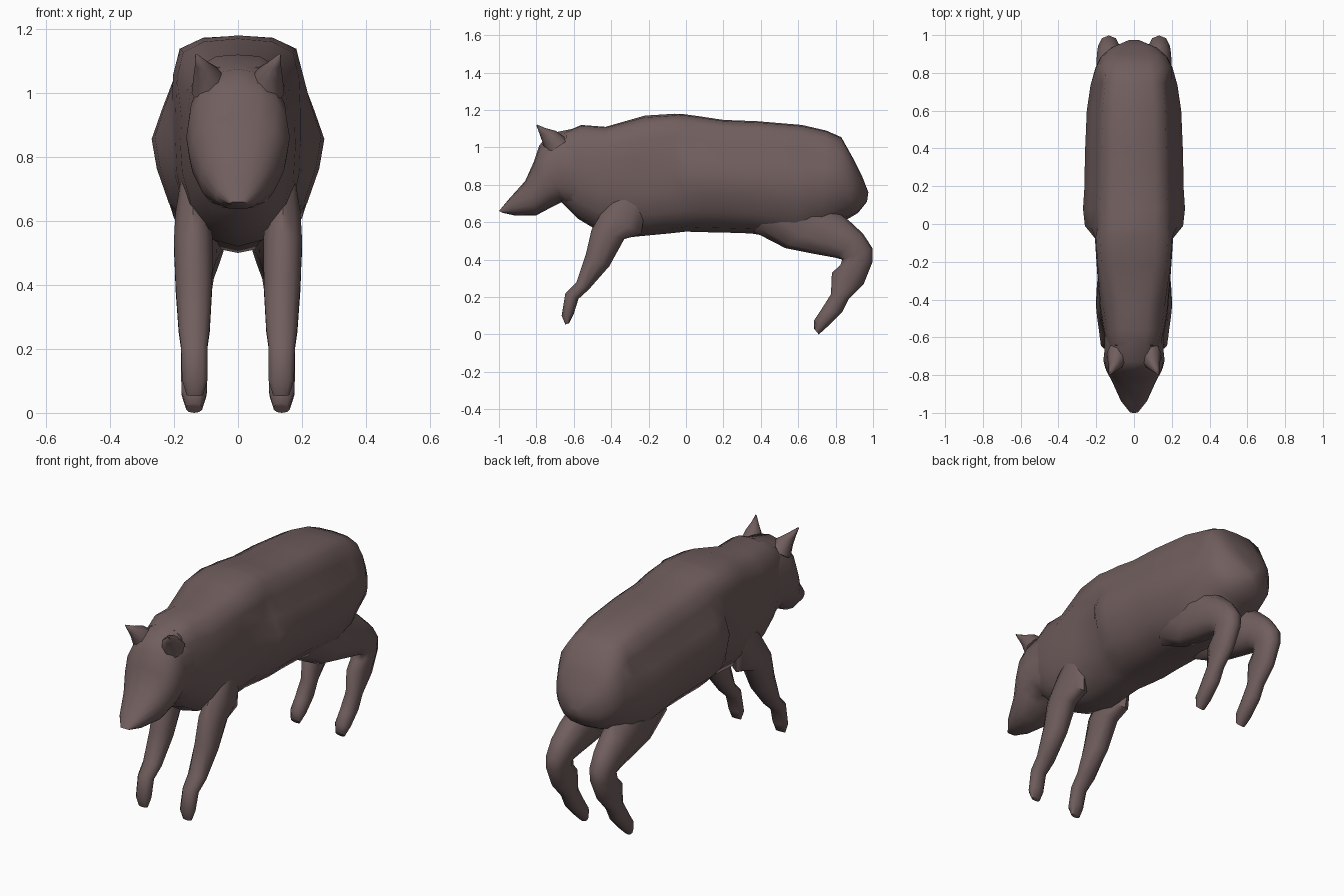
import bpy, bmesh, math
from mathutils import Vector

fur = bpy.data.materials.new("dusky brown fur")
fur.diffuse_color = (0.165, 0.112, 0.112, 1)

# Half cross-sections from top to bottom: (share of half width, share of half height)
BOXY = [(0, 1), (.55, .97), (.88, .87), (.98, .62), (1, .3), (1, 0), (.98, -.3), (.86, -.65), (.5, -.92), (0, -1)]
BARREL = [(0, 1), (.42, .98), (.66, .87), (.74, .62), (.88, .3), (1, 0), (.94, -.3), (.8, -.65), (.5, -.92), (0, -1)]
RUMP = [(0, 1), (.42, .98), (.72, .87), (.9, .62), (.98, .3), (1, 0), (.97, -.3), (.82, -.65), (.5, -.92), (0, -1)]


def oval(n, power):
    """Half superellipse with n steps."""
    pts = []
    for i in range(n + 1):
        t = math.pi * i / n
        c = math.cos(t)
        pts.append((max(math.sin(t), 0) ** power, math.copysign(abs(c) ** power, c)))
    pts[0], pts[-1] = (0, 1), (0, -1)
    return pts


def loft(name, rings, section, sx=1, angle=50):
    """Skin tilted rings: (y1, z1, y2, z2, centre x, half width[, own section])."""
    bm = bmesh.new()
    loops = []
    for y1, z1, y2, z2, cx, w, *own in rings:
        half_sec = own[0] if own else section
        outline = half_sec + [(-u, v) for u, v in half_sec[-2:0:-1]]
        a, b = Vector((0, y1, z1)), Vector((0, y2, z2))
        mid, half = (a + b) / 2, (a - b) / 2
        loop = []
        for u, v in outline:
            p = mid + half * v
            p.x = sx * (cx + w * u)
            loop.append(bm.verts.new(p))
        loops.append(loop)
    n = len(loops[0])
    for l1, l2 in zip(loops, loops[1:]):
        for i in range(n):
            j = (i + 1) % n
            bm.faces.new((l1[i], l1[j], l2[j], l2[i]))
    bm.faces.new(loops[0])
    bm.faces.new(loops[-1])
    bmesh.ops.recalc_face_normals(bm, faces=bm.faces)
    me = bpy.data.meshes.new(name)
    bm.to_mesh(me)
    bm.free()
    me.materials.append(fur)
    ob = bpy.data.objects.new(name, me)
    bpy.context.collection.objects.link(ob)
    bpy.ops.object.select_all(action='DESELECT')
    ob.select_set(True)
    bpy.context.view_layer.objects.active = ob
    bpy.ops.object.shade_smooth_by_angle(angle=math.radians(angle))
    return ob


# Barrel body, neck to rump
loft("body", [
    (-0.64, 1.085, -0.67, 0.71, 0, 0.14, RUMP),
    (-0.56, 1.12, -0.58, 0.62, 0, 0.16, RUMP),
    (-0.43, 1.11, -0.48, 0.56, 0, 0.18, RUMP),
    (-0.22, 1.17, -0.30, 0.52, 0, 0.195, BOXY),
    (-0.06, 1.18, -0.09, 0.54, 0, 0.207, BOXY),
    (-0.02, 1.179, 0.00, 0.55, 0, 0.26),
    (0.08, 1.165, 0.08, 0.547, 0, 0.27),
    (0.20, 1.147, 0.20, 0.545, 0, 0.262),
    (0.38, 1.14, 0.35, 0.54, 0, 0.26),
    (0.62, 1.12, 0.58, 0.50, 0, 0.25),
    (0.75, 1.09, 0.72, 0.53, 0, 0.23),
    (0.83, 1.055, 0.82, 0.60, 0, 0.205, RUMP),
    (0.90, 0.93, 0.87, 0.62, 0, 0.175, RUMP),
    (0.94, 0.85, 0.92, 0.65, 0, 0.125, RUMP),
    (0.975, 0.76, 0.968, 0.71, 0, 0.03, RUMP),
], BARREL)

# Wedge head with tapering snout
loft("head", [
    (-1.00, 0.66, -0.98, 0.65, 0, 0.025),
    (-0.95, 0.72, -0.92, 0.637, 0, 0.07),
    (-0.86, 0.82, -0.80, 0.637, 0, 0.118),
    (-0.815, 0.92, -0.71, 0.685, 0, 0.152),
    (-0.785, 1.01, -0.66, 0.71, 0, 0.162),
    (-0.73, 1.075, -0.62, 0.68, 0, 0.157),
    (-0.55, 1.11, -0.52, 0.62, 0, 0.155),
], oval(8, 0.85))

round_leg = oval(5, 0.92)
for side, sx in (("right", 1), ("left", -1)):
    # Pointed ears
    loft(side + "_ear", [
        (-0.63, 1.04, -0.745, 0.96, 0.085, 0.06),
        (-0.695, 1.088, -0.77, 1.035, 0.095, 0.043),
        (-0.75, 1.103, -0.784, 1.075, 0.112, 0.022),
        (-0.797, 1.122, -0.80, 1.116, 0.13, 0.004),
    ], oval(4, 1), sx, 80)

    # Front leg reaching forward
    loft(side + "_front_leg", [
        (-0.36, 0.77, -0.22, 0.66, 0.15, 0.03),
        (-0.44, 0.67, -0.24, 0.535, 0.14, 0.058),
        (-0.505, 0.56, -0.33, 0.51, 0.14, 0.063),
        (-0.535, 0.43, -0.41, 0.365, 0.138, 0.060),
        (-0.585, 0.28, -0.52, 0.24, 0.137, 0.051),
        (-0.645, 0.22, -0.575, 0.19, 0.137, 0.043),
        (-0.665, 0.10, -0.60, 0.11, 0.135, 0.042),
        (-0.645, 0.053, -0.625, 0.06, 0.135, 0.027),
    ], round_leg, sx)

    # Hind leg with thigh, hock and foot
    loft(side + "_hind_leg", [
        (0.66, 0.82, 0.36, 0.55, 0.11, 0.075),
        (0.80, 0.66, 0.53, 0.462, 0.118, 0.083),
        (0.87, 0.61, 0.69, 0.43, 0.125, 0.078),
        (0.945, 0.54, 0.80, 0.41, 0.13, 0.070),
        (0.998, 0.46, 0.835, 0.40, 0.133, 0.060),
        (0.998, 0.39, 0.825, 0.37, 0.135, 0.055),
        (0.95, 0.27, 0.78, 0.33, 0.137, 0.048),
        (0.87, 0.19, 0.775, 0.215, 0.137, 0.042),
        (0.835, 0.12, 0.715, 0.12, 0.137, 0.043),
        (0.76, 0.045, 0.685, 0.075, 0.137, 0.041),
        (0.71, 0.00, 0.685, 0.03, 0.137, 0.026),
    ], round_leg, sx)
